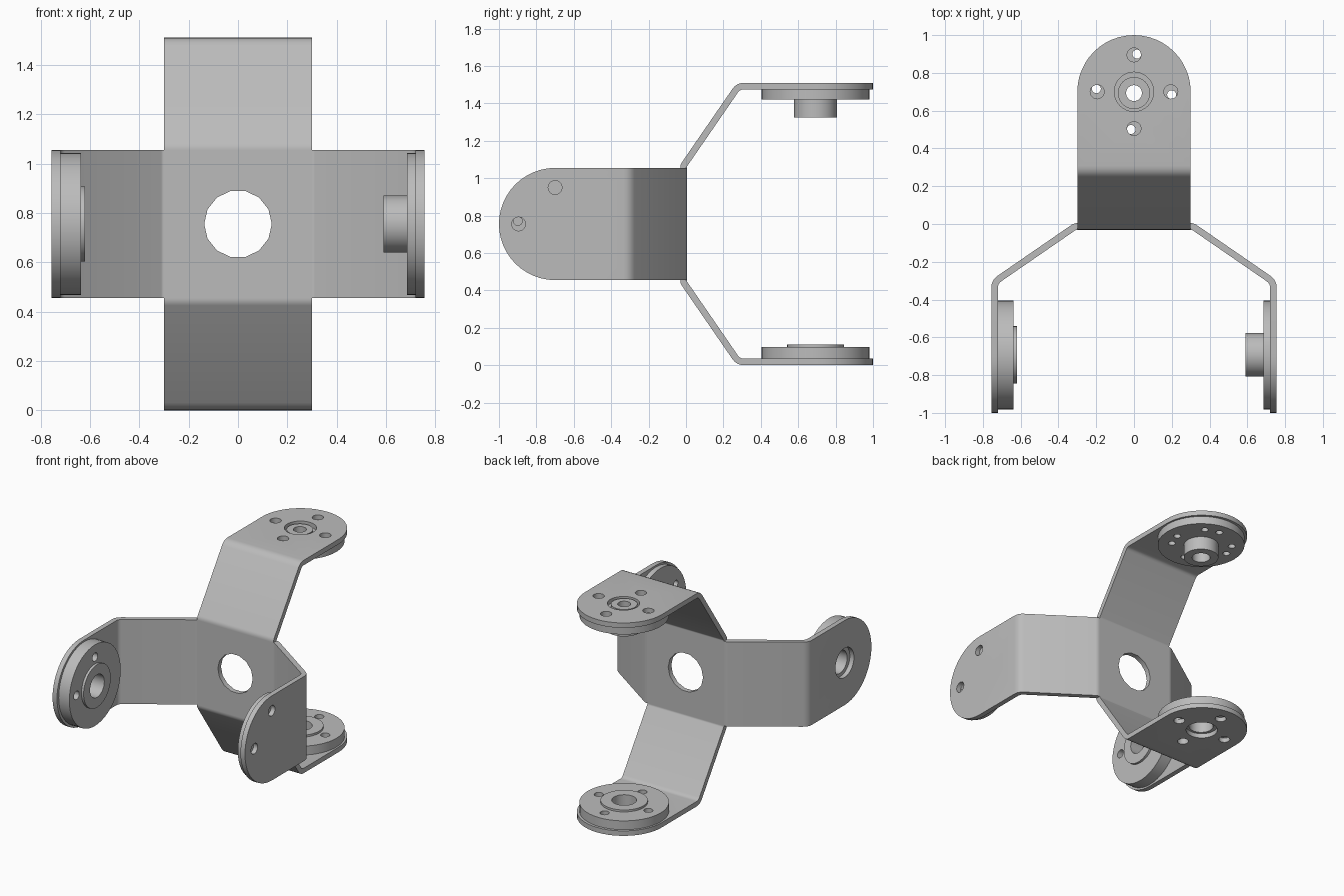
import bpy, bmesh, math
from mathutils import Matrix, Vector

cube = bpy.data.objects.get("Cube")
if cube:
    bpy.data.objects.remove(cube)

CZ = 0.755        # height of the hub centre
THICK = 0.035     # sheet thickness
HALF = 0.3        # half width of the sheet
REACH = 0.7375    # distance from hub centre to an end plate
PIVOT = 0.7       # distance along the bend direction to the pivot

metal = bpy.data.materials.new("grey metal")
metal.use_nodes = True
grey = (0.5, 0.5, 0.5, 1)
metal.diffuse_color = grey
metal.node_tree.nodes["Principled BSDF"].inputs["Base Color"].default_value = grey


def add_object(name, bm, matrix=None):
    bmesh.ops.recalc_face_normals(bm, faces=bm.faces)
    if matrix:
        bm.transform(matrix)
        bmesh.ops.recalc_face_normals(bm, faces=bm.faces)
    mesh = bpy.data.meshes.new(name)
    bm.to_mesh(mesh)
    bm.free()
    mesh.materials.append(metal)
    obj = bpy.data.objects.new(name, mesh)
    bpy.context.collection.objects.link(obj)
    return obj


def cylinders(holes, matrix=None):
    """Cutter of upright cylinders along local x: (v, w, radius, sides)."""
    bm = bmesh.new()
    for v, w, r, sides in holes:
        turn = Matrix.Translation((REACH, v, w)) @ Matrix.Rotation(math.pi / 2, 4, 'Y')
        bmesh.ops.create_cone(bm, cap_ends=True, segments=sides, radius1=r,
                              radius2=r, depth=0.5, matrix=turn)
    cutter = add_object("hole_cutter", bm, matrix)
    cutter.hide_render = True
    return cutter


def finish(obj, cutter=None):
    """Cut the holes, bake the modifiers and shade."""
    if cutter:
        cut = obj.modifiers.new("holes", 'BOOLEAN')
        cut.operation, cut.solver, cut.object = 'DIFFERENCE', 'EXACT', cutter
    bpy.context.view_layer.update()
    deps = bpy.context.evaluated_depsgraph_get()
    baked = bpy.data.meshes.new_from_object(obj.evaluated_get(deps))
    obj.modifiers.clear()
    obj.data = baked
    if cutter:
        bpy.data.objects.remove(cutter)
    bpy.ops.object.select_all(action='DESELECT')
    obj.select_set(True)
    bpy.context.view_layer.objects.active = obj
    bpy.ops.object.shade_smooth_by_angle(angle=math.radians(30))


def fillet(a, b, c, d, steps=4):
    """Rounded corner at b between a and c."""
    p, q = b + (a - b).normalized() * d, b + (c - b).normalized() * d
    ts = [i / steps for i in range(steps + 1)]
    return [p * (1 - t) ** 2 + b * 2 * t * (1 - t) + q * t * t for t in ts]


def sheet_arm(name, v0, matrix):
    """Bent strip with a round end."""
    start, foot = Vector((HALF, v0)), Vector((HALF + 0.012, v0))
    knee, tip = Vector((REACH, v0 + 0.293)), Vector((REACH, PIVOT))
    path = [start] + fillet(start, foot, knee, 0.011) + fillet(foot, knee, tip, 0.03)
    bm = bmesh.new()
    rows = [[bm.verts.new((p.x, p.y, s * HALF)) for s in (-1, 1)] for p in path]
    for a, b in zip(rows, rows[1:]):
        bm.faces.new((a[0], a[1], b[1], b[0]))
    arc = [bm.verts.new((REACH, PIVOT + HALF * math.sin(t), HALF * math.cos(t)))
           for t in (math.pi * i / 24 for i in range(25))]
    bm.faces.new([rows[-1][0], rows[-1][1]] + arc)
    obj = add_object(name, bm, matrix)
    solid = obj.modifiers.new("thickness", 'SOLIDIFY')
    solid.thickness, solid.offset, solid.use_even_offset = THICK, 0, True
    return obj


def lathe(name, profile, matrix, segments=48):
    """Closed (radius, height) profile revolved about the pivot axis."""
    bm = bmesh.new()
    rings = []
    for i in range(segments):
        t = math.tau * i / segments
        rings.append([bm.verts.new((u, PIVOT - 0.007 + r * math.cos(t), r * math.sin(t)))
                      for r, u in profile])
    for a, b in zip(rings, rings[1:] + rings[:1]):
        for j in range(len(profile)):
            k = (j + 1) % len(profile)
            bm.faces.new((a[j], a[k], b[k], b[j]))
    return add_object(name, bm, matrix)


def hole_circle(radius, size, start, count=4):
    angles = [start + math.tau * i / count for i in range(count)]
    return [(PIVOT + radius * math.cos(t), radius * math.sin(t), size, 20) for t in angles]


# Central square plate with its round opening
bm = bmesh.new()
bmesh.ops.create_cube(bm, size=1, matrix=Matrix.Translation((0, -0.013, CZ))
                      @ Matrix.Diagonal((2 * HALF, THICK, 2 * HALF, 1)))
hub = add_object("centre_plate", bm)
bm = bmesh.new()
bmesh.ops.create_cone(bm, cap_ends=True, segments=14, radius1=0.137, radius2=0.137, depth=1)
bm.transform(Matrix.Rotation(math.pi / 2, 4, 'X') @ Matrix.Rotation(math.pi / 2, 4, 'Z'))
for axis_vert in bm.verts:
    axis_vert.co.z += CZ
hub_cutter = add_object("hub_cutter", bm)
hub_cutter.hide_render = True
finish(hub, hub_cutter)

X, Y, Z = Vector((1, 0, 0)), Vector((0, 1, 0)), Vector((0, 0, 1))
# name, outward, bend direction, width, splined drive?, disc face, boss face
ARMS = [("top", Z, Y, X, True, 0.665, 0.57),
        ("bottom", -Z, Y, X, False, 0.657, 0.643),
        ("left", X, -Y, Z, True, 0.685, 0.59),
        ("right", -X, -Y, Z, False, 0.637, 0.62)]

for side, out, bend, width, drive, face, boss in ARMS:
    frame = Matrix((out, bend, width)).transposed().to_4x4()
    frame.translation = (0, 0, CZ)

    # Bent arm with pivot and screw holes
    arm = sheet_arm(side + "_arm", -0.013 * bend.y, frame)
    holes = [(PIVOT, 0, 0.104, 32)] + hole_circle(0.195, 0.037, 0)
    finish(arm, cylinders(holes, frame))

    # Pivot disc against the inner face of the arm
    back = REACH - THICK / 2 + 0.003
    if drive:
        top = REACH + 0.01
        profile = [(0.042, top), (0.085, top), (0.085, back), (0.288, back),
                   (0.288, face), (0.115, face), (0.115, boss), (0.06, boss),
                   (0.06, face), (0.042, face)]
        screws = hole_circle(0.2, 0.024, 0.08) + hole_circle(0.2, 0.024, 0.6)
    else:
        profile = [(0.08, back), (0.288, back), (0.288, face), (0.152, face),
                   (0.152, boss), (0.08, boss)]
        screws = hole_circle(0.2, 0.03, 0.04)
    disc = lathe(side + ("_drive_disc" if drive else "_idler_disc"), profile, frame)
    finish(disc, cylinders(screws, frame))
